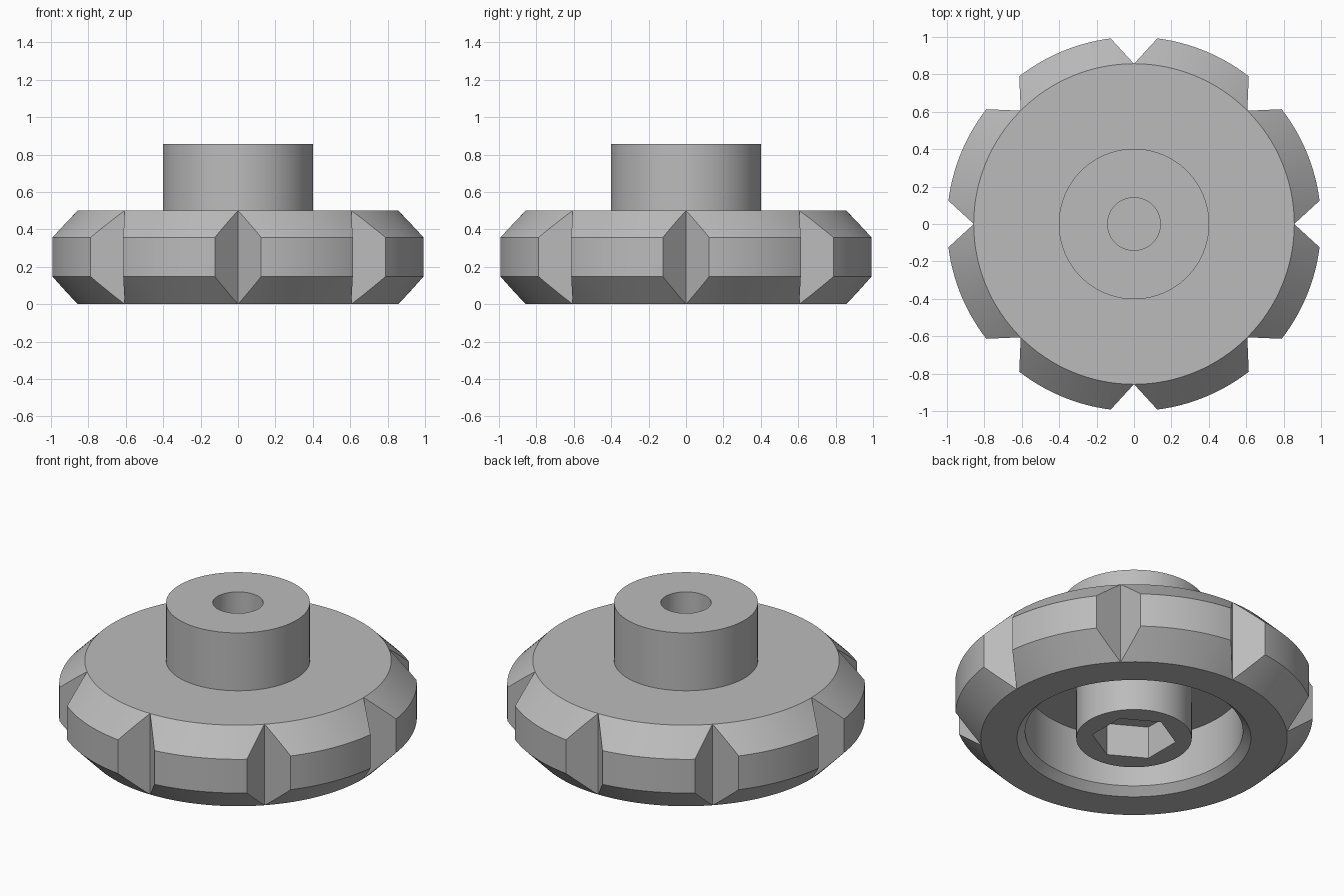
import bpy, bmesh, math

if "Cube" in bpy.data.objects:
    bpy.data.objects.remove(bpy.data.objects["Cube"])

SEG = 128
grey = bpy.data.materials.new("plain_grey")
grey.diffuse_color = (0.50, 0.50, 0.50, 1)
grey.use_nodes = True
grey.node_tree.nodes["Principled BSDF"].inputs["Base Color"].default_value = grey.diffuse_color


def finish(name, bm):
    bmesh.ops.recalc_face_normals(bm, faces=bm.faces)
    me = bpy.data.meshes.new(name)
    bm.to_mesh(me)
    bm.free()
    me.materials.append(grey)
    ob = bpy.data.objects.new(name, me)
    bpy.context.collection.objects.link(ob)
    return ob


def lathe(name, profile):
    """Revolve an (r, z) profile that starts and ends on the axis."""
    bm = bmesh.new()
    vs = [bm.verts.new((r, 0, z)) for r, z in profile]
    es = [bm.edges.new(p) for p in zip(vs, vs[1:])]
    bmesh.ops.spin(bm, geom=vs + es, cent=(0, 0, 0), axis=(0, 0, 1),
                   angle=math.tau, steps=SEG, use_merge=False)
    bmesh.ops.remove_doubles(bm, verts=bm.verts, dist=1e-5)
    return finish(name, bm)


def add_prism(bm, pts, z0, z1):
    """Extrude a flat outline from z0 to z1."""
    f = bm.faces.new([bm.verts.new((x, y, z0)) for x, y in pts])
    ext = bmesh.ops.extrude_face_region(bm, geom=[f])
    for v in ext["geom"]:
        if isinstance(v, bmesh.types.BMVert):
            v.co.z = z1


# Knob: blind bolt hole, hub, chamfered rim, hollow underside, centre post
knob = lathe("knob_body", [
    (0, 0.23), (0.141, 0.23), (0.141, 0.857), (0.402, 0.857), (0.402, 0.5),
    (0.857, 0.5), (1, 0.356), (1, 0.148), (0.857, 0),
    (0.654, 0), (0.609, 0.045), (0.609, 0.355), (0.323, 0.355), (0.323, 0), (0, 0)])

# Eight V-shaped grip notches
bm = bmesh.new()
for i in range(8):
    a = i * math.tau / 8
    c, s = math.cos(a), math.sin(a)
    tri = [(0.8565, 0), (1.1565, 0.275), (1.1565, -0.275)]
    add_prism(bm, [(x * c - y * s, x * s + y * c) for x, y in tri], -0.1, 0.6)
notches = finish("notch_cutter", bm)

# Hexagonal nut pocket under the post
bm = bmesh.new()
hexagon = [(0.236 * math.cos(math.radians(30 + 60 * i)),
            0.236 * math.sin(math.radians(30 + 60 * i))) for i in range(6)]
add_prism(bm, hexagon, -0.1, 0.2)
pocket = finish("nut_pocket_cutter", bm)

bpy.context.view_layer.objects.active = knob
knob.select_set(True)
for cutter in (notches, pocket):
    m = knob.modifiers.new(cutter.name, "BOOLEAN")
    m.operation = "DIFFERENCE"
    m.solver = "EXACT"
    m.object = cutter
    bpy.ops.object.modifier_apply(modifier=m.name)
    bpy.data.objects.remove(cutter)

bpy.ops.object.shade_smooth_by_angle(angle=math.radians(20))
